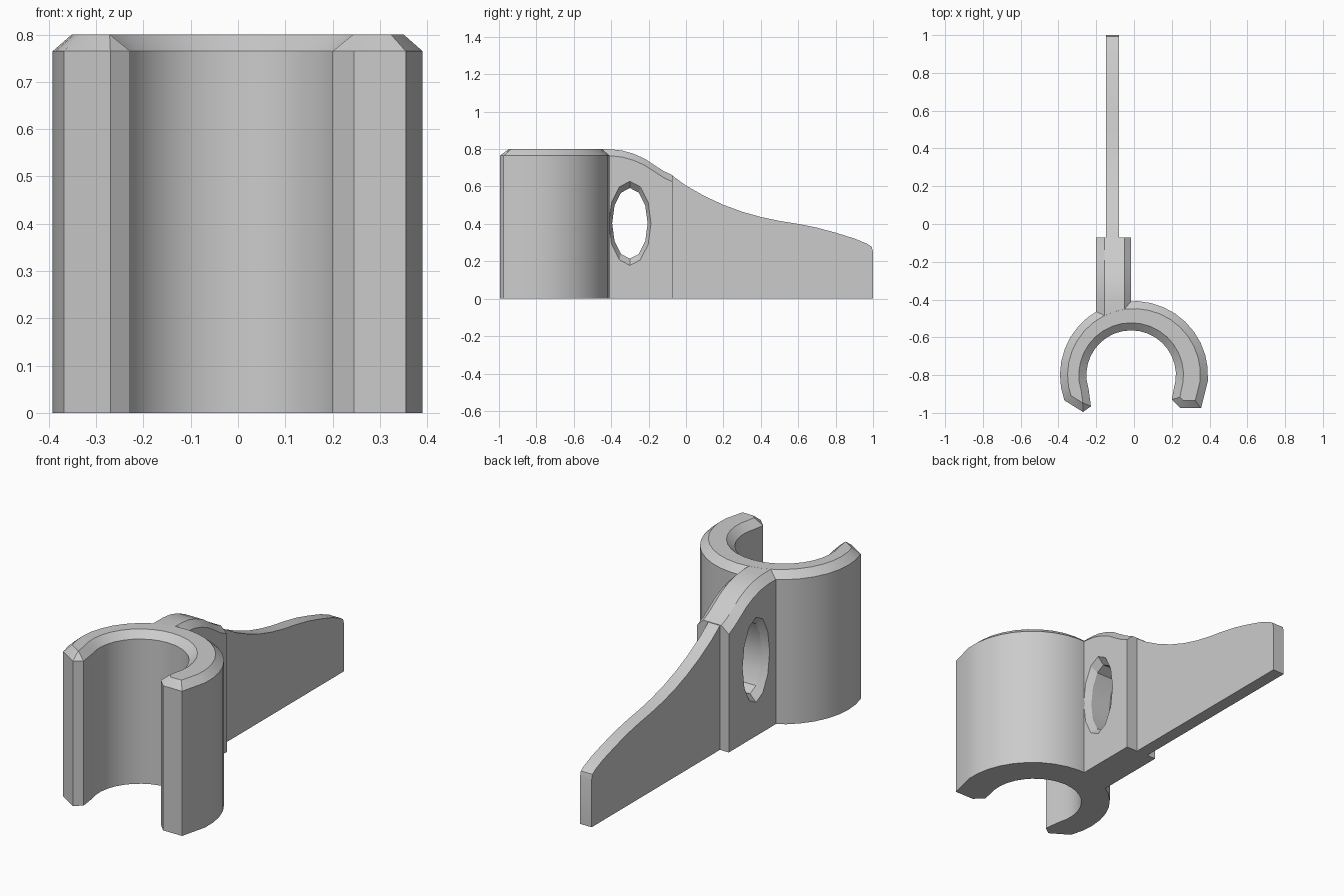
import bpy
import bmesh
from math import cos, sin, pi, radians
from mathutils import Vector

cube = bpy.data.objects.get("Cube")
if cube:
    bpy.data.objects.remove(cube, do_unlink=True)

grey = bpy.data.materials.new("plain_grey")
grey.use_nodes = True
colour = (0.6, 0.6, 0.6, 1)
grey.diffuse_color = colour
grey.node_tree.nodes["Principled BSDF"].inputs["Base Color"].default_value = colour


def loft(name, loops, smooth=30):
    """Skin a row of matching closed loops and cap both ends."""
    bm = bmesh.new()
    rings = [[bm.verts.new(p) for p in loop] for loop in loops]
    for a, b in zip(rings, rings[1:]):
        for i in range(len(a)):
            j = (i + 1) % len(a)
            bm.faces.new((a[i], a[j], b[j], b[i]))
    bm.faces.new(rings[0][::-1])
    bm.faces.new(rings[-1])
    bmesh.ops.recalc_face_normals(bm, faces=bm.faces)
    mesh = bpy.data.meshes.new(name)
    bm.to_mesh(mesh)
    bm.free()
    obj = bpy.data.objects.new(name, mesh)
    bpy.context.collection.objects.link(obj)
    mesh.materials.append(grey)
    shade(obj, smooth)
    return obj


def shade(obj, angle):
    bpy.ops.object.select_all(action='DESELECT')
    obj.select_set(True)
    bpy.context.view_layer.objects.active = obj
    bpy.ops.object.shade_smooth_by_angle(angle=radians(angle))


def arc(cx, cy, r, start, end, steps):
    angles = [radians(start + (end - start) * i / steps) for i in range(steps + 1)]
    return [Vector((cx + r * cos(a), cy + r * sin(a))) for a in angles]


def inset(points, d):
    """Offset a counter-clockwise outline inward with mitred corners."""
    out = []
    for i, p in enumerate(points):
        before = (p - points[i - 1]).normalized()
        after = (points[(i + 1) % len(points)] - p).normalized()
        n1, n2 = Vector((-before.y, before.x)), Vector((-after.y, after.x))
        out.append(p + (n1 + n2) * d / (1 + n1.dot(n2)))
    return out


# Open clip with bevelled top rim and differently cut jaw tips
outline = arc(0, -0.8, 0.392, -5, 200, 20)
outline += [Vector((-0.27, -0.995)), Vector((-0.228, -0.965))]
outline += arc(-0.015, -0.8, 0.237, 198, -18, 20)
outline += [Vector((0.2, -0.93)), Vector((0.245, -0.975)), Vector((0.355, -0.975))]
levels = [(outline, 0), (outline, 0.765), (inset(outline, 0.04), 0.8)]
loft("clip_ring", [[(p.x, p.y, z) for p in pts] for pts, z in levels])

# Thick neck with chamfered top edges
neck_top = [(-0.49, 0.8), (-0.4, 0.799), (-0.34, 0.792), (-0.28, 0.775),
            (-0.22, 0.748), (-0.17, 0.715), (-0.12, 0.683), (-0.072, 0.66)]
neck = loft("neck", [[(-0.2, y, 0), (-0.2, y, z - 0.035), (-0.157, y, z),
                      (-0.05, y, z), (-0.015, y, z - 0.035), (-0.015, y, 0)]
                     for y, z in neck_top])

# Oval hole through the neck, flared at both mouths
stations = [(-0.22, 1.08), (-0.2, 1), (-0.165, 0.84), (-0.05, 0.84), (-0.015, 1), (0.005, 1.08)]
cutter = loft("hole_cutter", [[(x, -0.3 + 0.113 * s * cos(pi * k / 6),
                                0.403 + 0.225 * s * sin(pi * k / 6))
                               for k in range(12)] for x, s in stations])
cutter.hide_render = True
cut = neck.modifiers.new("hole", 'BOOLEAN')
cut.operation = 'DIFFERENCE'
cut.solver = 'EXACT'
cut.object = cutter
bpy.context.view_layer.objects.active = neck
bpy.ops.object.modifier_apply(modifier="hole")
bpy.data.objects.remove(cutter, do_unlink=True)
shade(neck, 25)

# Thin lever blade with a sweeping top edge
blade = [(-0.08, 0), (-0.08, 0.663), (0, 0.605), (0.1, 0.548), (0.2, 0.502),
         (0.3, 0.465), (0.4, 0.437), (0.5, 0.416), (0.6, 0.4), (0.7, 0.38),
         (0.8, 0.353), (0.9, 0.322), (0.97, 0.293), (0.993, 0.277), (1, 0.25), (1, 0)]
loft("lever_blade", [[(x, y, z) for y, z in blade] for x in (-0.148, -0.08)])
